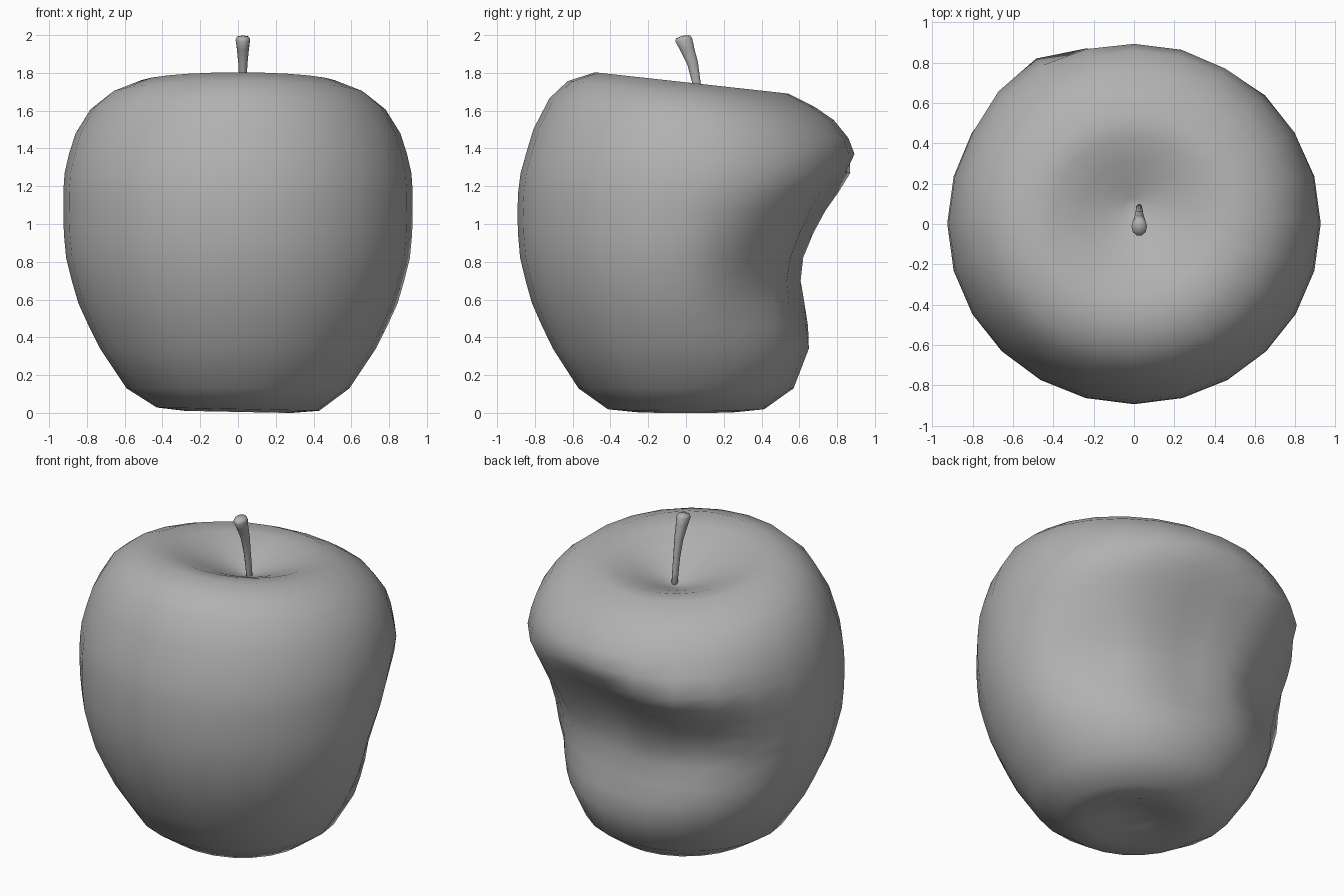
import bpy, bmesh
from math import cos, sin, radians, degrees, pi

if "Cube" in bpy.data.objects:
    bpy.data.objects.remove(bpy.data.objects["Cube"])


def lerp(table, v):
    """Piecewise linear lookup in a list of (key, value)."""
    if v <= table[0][0]:
        return table[0][1]
    for (a, fa), (b, fb) in zip(table, table[1:]):
        if v <= b:
            return fa + (fb - fa) * (v - a) / (b - a)
    return table[-1][1]


def clamp(v):
    return max(0, min(1, v))


# Dark grey shared by both parts
grey = bpy.data.materials.new("grey")
grey.diffuse_color = (.44, .44, .44, 1)
grey.use_nodes = True
grey.node_tree.nodes["Principled BSDF"].inputs["Base Color"].default_value = grey.diffuse_color


def skin(name, rings, start, end, angle):
    """Bridge rings of points and close both ends with a fan."""
    bm = bmesh.new()
    loops = [[bm.verts.new(p) for p in ring] for ring in rings]
    n = len(loops[0])
    for lo, hi in zip(loops, loops[1:]):
        for i in range(n):
            j = (i + 1) % n
            bm.faces.new((lo[i], lo[j], hi[j], hi[i]))
    s, e = bm.verts.new(start), bm.verts.new(end)
    for i in range(n):
        j = (i + 1) % n
        bm.faces.new((s, loops[0][j], loops[0][i]))
        bm.faces.new((e, loops[-1][i], loops[-1][j]))
    bmesh.ops.recalc_face_normals(bm, faces=bm.faces)
    mesh = bpy.data.meshes.new(name)
    bm.to_mesh(mesh)
    bm.free()
    mesh.materials.append(grey)
    ob = bpy.data.objects.new(name, mesh)
    bpy.context.collection.objects.link(ob)
    bpy.context.view_layer.objects.active = ob
    ob.select_set(True)
    bpy.ops.object.shade_smooth_by_angle(angle=radians(angle))
    ob.select_set(False)
    return ob


# Apple body: half profile from the base hollow up to the stem hollow
profile = [(.14, .05), (.28, .005), (.43, .02), (.59, .13), (.73, .34),
           (.79, .46), (.845, .58), (.88, .7), (.91, .82), (.922, .95),
           (.925, 1.07), (.925, 1.17), (.918, 1.27), (.895, 1.37),
           (.86, 1.48), (.78, 1.61), (.68, 1.69), (.53, 1.75), (.4, 1.735),
           (.26, 1.685), (.14, 1.635), (.05, 1.6)]
SEGMENTS = 24

# Bite: depth up the height, fading to both sides around the back
bite_height = [(.13, 0), (.34, .2), (.46, .46), (.58, .72), (.7, .9), (.82, .98),
               (.95, .88), (1.07, .68), (1.17, .47), (1.27, .24), (1.38, 0)]


def bite(angle, z):
    az = degrees(angle)
    t = (az - 82) / 78
    if abs(t) >= 1:
        return 0
    # the bite gets lower at its top edge towards the sides
    zz = z + .25 * abs(t) * clamp((z - .5) / .5)
    if t > 0 and z < .8:
        zz = .8 - (.8 - z) * (1 + .4 * t)
    depth = .3 * (1 - t * t) * (1 + .06 * cos(t * 9)) * lerp(bite_height, zz)
    if t > 0:
        depth += .05 * max(0, 1 - abs(az - 135) / 25) * max(0, 1 - abs(z - .85) / .25)
    # raised lip above the bite
    lip = .06 * max(0, 1 - abs(az - 122) / 30) * max(0, 1 - abs(z - 1.25) / .2)
    lip += .02 * max(0, 1 - abs(az - 82) / 40) * max(0, 1 - abs(z - 1.4) / .15)
    return depth - lip


def body_point(r, z, angle, inner):
    k = bite(angle, z) / r if not inner else 0
    x = r * cos(angle) * (1 - k)
    y = r * sin(angle) * .965 * (1 - k)
    top = clamp((z - 1.1) / .5)
    tilt = clamp((z - 1.4) / .3)
    hollow = max(0, .5 - r) / .5 if z > 1.5 else 0
    y += .03 * top + .06 * hollow
    base = .02 * x if z < .1 else 0
    return x, y, z - .11 * y * tilt - base


rings = [[body_point(r, z, 2 * pi * i / SEGMENTS, z > 1.5) for i in range(SEGMENTS)]
         for r, z in profile]
skin("apple_body", rings, (0, 0, .065), (0, .09, 1.58), 80)

# Stem: leaning forward and thickening to a blunt tip
stem = [(.08, 1.56, .018), (.07, 1.65, .019), (.055, 1.75, .021),
        (.035, 1.85, .027), (.005, 1.93, .036), (-.012, 1.975, .043),
        (-.015, 1.99, .036)]
stem_rings = []
for y, z, r in stem:
    stem_rings.append([(.026 + .9 * r * cos(a), y + 1.1 * r * sin(a), z + .2 * r * sin(a))
                       for a in (2 * pi * i / 10 for i in range(10))])
skin("stem", stem_rings, (.026, .083, 1.55), (.026, -.016, 1.997), 60)
